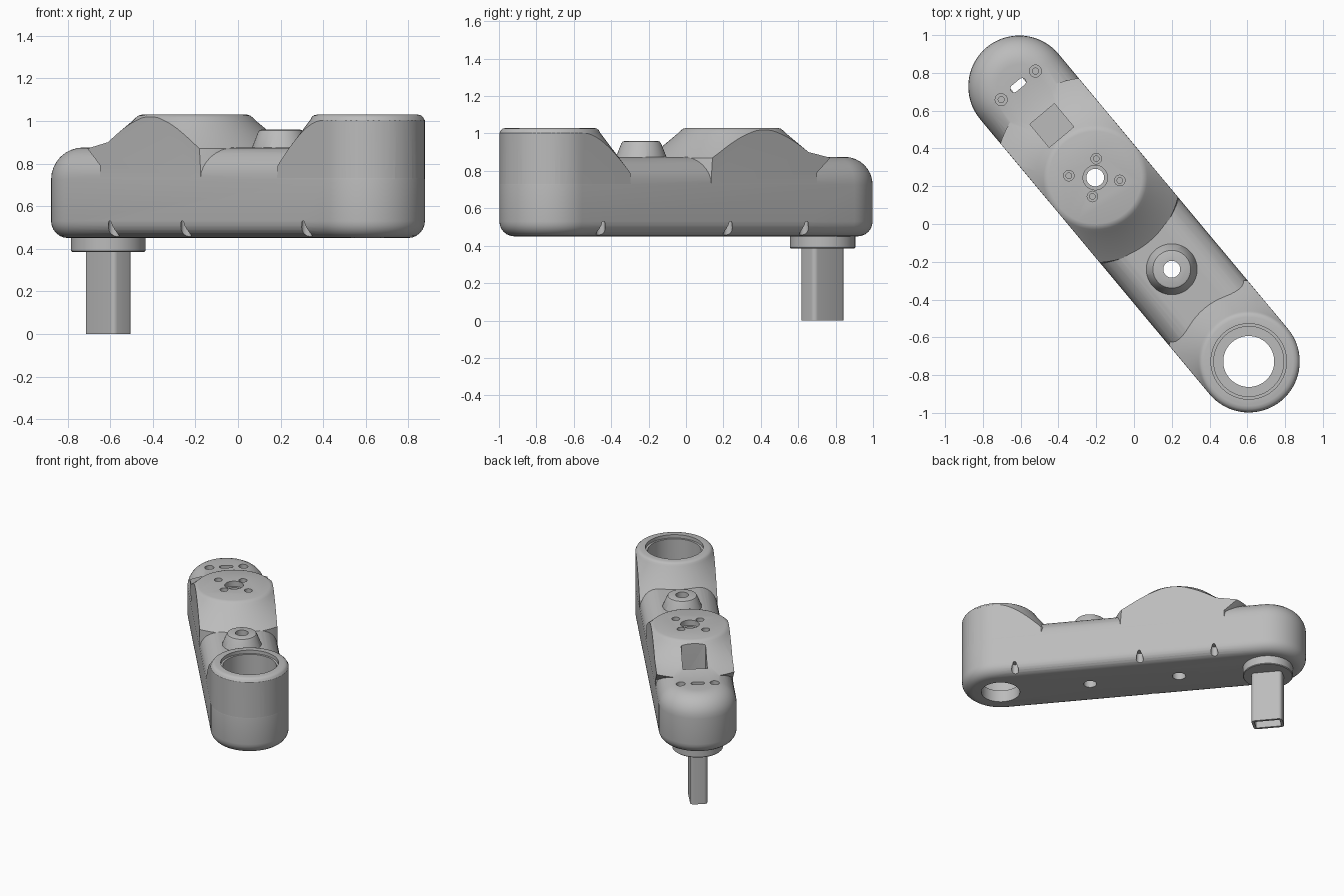
import bpy, bmesh, math

if "Cube" in bpy.data.objects:
    bpy.data.objects.remove(bpy.data.objects["Cube"])

ANGLE = math.atan2(-0.768, 0.641)   # direction of the arm in plan
HALF = 0.948                        # half distance between end centres
R = 0.27                            # half width of the arm

grey = bpy.data.materials.new("satin_grey")
grey.diffuse_color = (0.5, 0.5, 0.5, 1)
grey.use_nodes = True
grey.node_tree.nodes["Principled BSDF"].inputs["Base Color"].default_value = grey.diffuse_color


def outline(w, h, r, n):
    """Rounded rectangle centred on the origin."""
    pts = []
    for k, (sx, sy) in enumerate([(1, 1), (-1, 1), (-1, -1), (1, -1)]):
        for i in range(n + 1):
            a = (k + i / n) * math.pi / 2
            pts.append((sx * (w / 2 - r) + r * math.cos(a),
                        sy * (h / 2 - r) + r * math.sin(a)))
    return pts


def solid(name, layers, at=(0, 0), n=12, warp=None):
    """Stack of rounded rectangles (w, h, r, z) skinned and capped."""
    bm = bmesh.new()
    rings = []
    for w, h, r, z in layers:
        ring = []
        for x, y in outline(w, h, r, n):
            if warp:
                x, y = warp(x, y, z)
            ring.append(bm.verts.new((x + at[0], y + at[1], z)))
        rings.append(ring)
    for a, b in zip(rings, rings[1:]):
        for i in range(len(a)):
            j = (i + 1) % len(a)
            bm.faces.new((a[i], a[j], b[j], b[i]))
    bm.faces.new(rings[0][::-1])
    bm.faces.new(rings[-1])
    bmesh.ops.remove_doubles(bm, verts=bm.verts, dist=1e-5)
    bmesh.ops.recalc_face_normals(bm, faces=bm.faces)
    me = bpy.data.meshes.new(name)
    bm.to_mesh(me)
    bm.free()
    me.materials.append(grey)
    ob = bpy.data.objects.new(name, me)
    bpy.context.collection.objects.link(ob)
    return ob


def lathe(name, profile, at, n=14, warp=None):
    return solid(name, [(2 * r, 2 * r, r, z) for r, z in profile], at, n, warp)


def boolean(ob, tool, op, keep=False):
    m = ob.modifiers.new("cut", 'BOOLEAN')
    m.operation, m.object, m.solver = op, tool, 'EXACT'
    bpy.context.view_layer.objects.active = ob
    bpy.ops.object.modifier_apply(modifier=m.name)
    if not keep:
        bpy.data.objects.remove(tool)


def cap(r, z):
    return (2 * (HALF + r), 2 * r, r, z)


# Main body: long capsule with rounded lower and upper edges
layers = []
for i in range(7):
    a = i / 6 * math.pi / 2
    layers.append(cap(R - 0.08 * (1 - math.sin(a)), 0.45 + 0.08 * (1 - math.cos(a))))
for i in range(9):
    a = i / 8 * math.pi / 2
    layers.append(cap(R - 0.15 * (1 - math.cos(a)), 0.725 + 0.15 * math.sin(a)))
body = solid("arm_body", layers, n=16)


# Raised middle and end bosses, flared, trimmed to the arm's width
def foot(x, y, z):
    r = math.hypot(x, y)
    if 0.8 < z < 0.88 and x < 0:
        k = 1 + 0.2 * math.sqrt(-x / r)
        return x * k, y * k
    return x, y


middle = lathe("middle_boss", [(0.46, 0.6), (0.455, 0.79), (0.45, 0.87), (0.41, 0.9), (0.29, 1.0),
                               (0.275, 1.015), (0.262, 1.025), (0.245, 1.03)],
               (-0.32, 0), 20, foot)
end = lathe("end_boss", [(0.44, 0.6), (0.43, 0.79), (0.37, 0.87), (0.268, 1.005),
                         (0.262, 1.017), (0.252, 1.026), (0.235, 1.03)], (HALF, 0), 20)
for boss in (middle, end):
    trim = solid("trim", [cap(R - 0.0006, 0.55), cap(R - 0.0006, 1.2)], n=16)
    boolean(boss, trim, 'INTERSECT')
    boolean(body, boss, 'UNION')

# Small tapered knob
knob = lathe("knob", [(0.135, 0.8), (0.135, 0.875), (0.107, 0.945), (0.1, 0.956), (0.088, 0.96)],
             (0.312, 0), 10)
boolean(body, knob, 'UNION')


# Holes and pockets
def drill(profile, at, n=8):
    boolean(body, lathe("drill", profile, at, n), 'DIFFERENCE')


drill([(0.135, 0.3), (0.135, 0.54), (0.185, 0.54), (0.185, 1.005), (0.2, 1.005), (0.2, 1.2)],
      (HALF, 0), 14)
drill([(0.045, 0.3), (0.045, 1.2)], (0.312, 0))
drill([(0.047, 0.3), (0.047, 0.99), (0.065, 0.99), (0.065, 1.2)], (-0.32, 0))
c, s = math.cos(-ANGLE), math.sin(-ANGLE)
for x, y in [(-0.14, 0.01), (0.005, 0.1), (0.13, -0.015), (-0.015, -0.1)]:
    drill([(0.015, 0.9), (0.015, 1.0), (0.028, 1.0), (0.028, 1.2)],
          (-0.32 + x * c - y * s, x * s + y * c), 5)
for side in (-1, 1):
    drill([(0.016, 0.72), (0.016, 0.83), (0.032, 0.83), (0.032, 1.0)], (-0.956, 0.118 * side), 5)
    # screw notches along the lower edge
    for pos in (-0.615, -0.085, 0.8):
        drill([(0.025, 0.4), (0.025, 0.53)], (pos, 0.246 * side), 4)

window = solid("window", [(0.16, 0.17, 0.004, 0.72), (0.16, 0.17, 0.004, 1.2)], (-0.679, 0), 2)
boolean(body, window, 'DIFFERENCE')

# Collar and hollow post under the far end
POST = (-0.951, 0)
collar = lathe("post_collar", [(0.17, 0.385), (0.175, 0.39), (0.175, 0.455)], POST, 12)
post = solid("post", [(0.217, 0.12, 0.025, 0.0), (0.217, 0.12, 0.025, 0.39)], POST, 5)
bore = solid("bore", [(0.18, 0.085, 0.012, -0.1), (0.18, 0.085, 0.012, 0.5)], POST, 4)
boolean(post, bore, 'DIFFERENCE')
slot = solid("slot", [(0.04, 0.095, 0.0199, 0.2), (0.04, 0.095, 0.0199, 1.2)], (-0.957, 0), 5)
boolean(collar, slot, 'DIFFERENCE', keep=True)
boolean(body, slot, 'DIFFERENCE')

# Turn everything to the arm's direction and smooth the curved faces
for ob in (body, collar, post):
    ob.rotation_euler.z = ANGLE
    bpy.ops.object.select_all(action='DESELECT')
    ob.select_set(True)
    bpy.context.view_layer.objects.active = ob
    bpy.ops.object.shade_smooth_by_angle(angle=math.radians(30))
